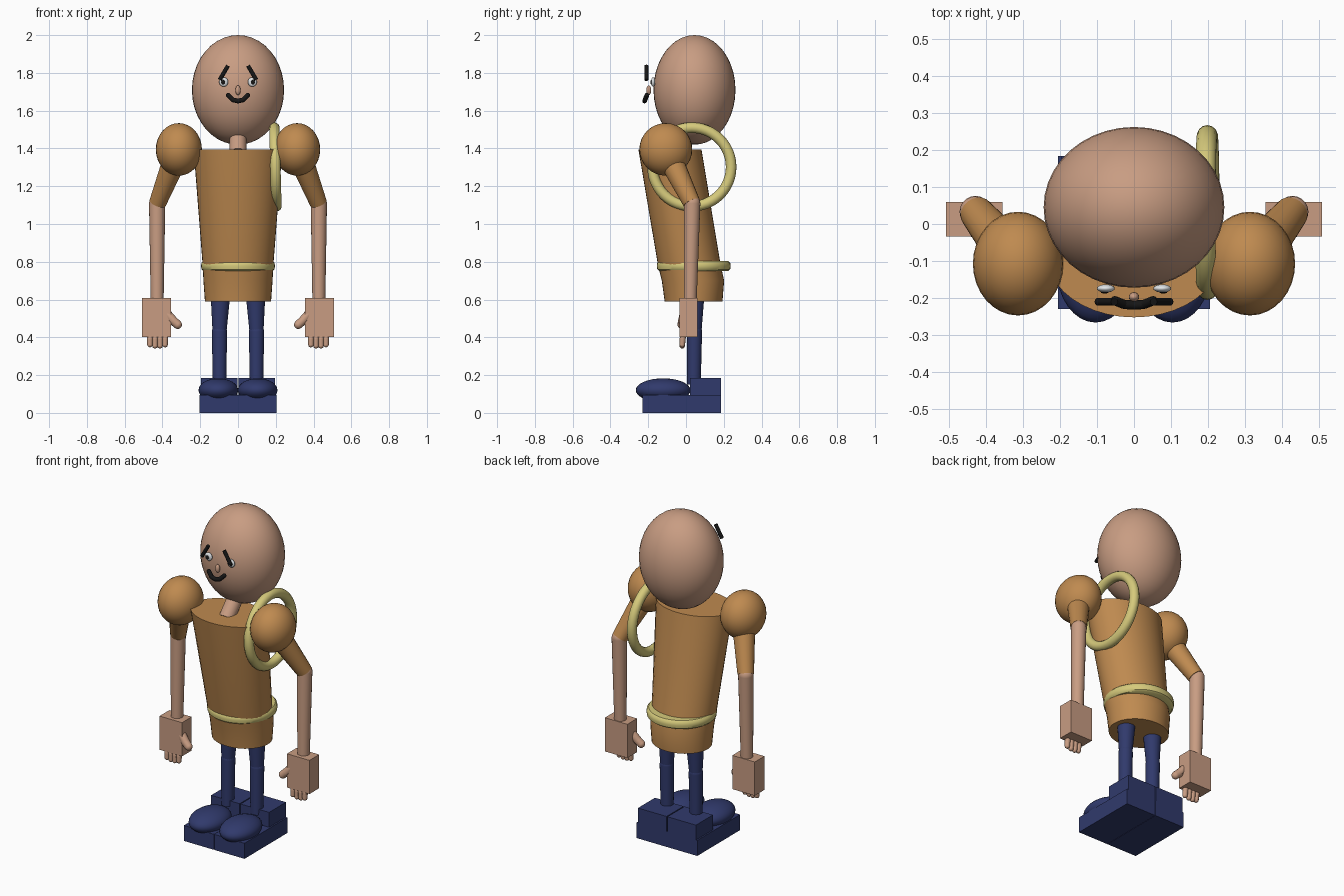
import bpy, bmesh, math
from mathutils import Vector, Matrix

if "Cube" in bpy.data.objects:
    bpy.data.objects.remove(bpy.data.objects["Cube"])


def material(name, rgb):
    m = bpy.data.materials.new(name)
    m.diffuse_color = (*rgb, 1)
    m.use_nodes = True
    m.node_tree.nodes["Principled BSDF"].inputs["Base Color"].default_value = m.diffuse_color
    return m


SKIN = material("skin", (0.58, 0.335, 0.225))
TAN = material("tan_cloth", (0.52, 0.255, 0.08))
YELLOW = material("pale_yellow", (0.67, 0.59, 0.2))
NAVY = material("navy", (0.03, 0.042, 0.15))
BLACK = material("black", (0.008, 0.008, 0.008))
WHITE = material("eye_white", (0.75, 0.78, 0.8))


def finish(name, bm, mat):
    bmesh.ops.recalc_face_normals(bm, faces=bm.faces)
    mesh = bpy.data.meshes.new(name)
    bm.to_mesh(mesh)
    bm.free()
    mesh.materials.append(mat)
    ob = bpy.data.objects.new(name, mesh)
    bpy.context.collection.objects.link(ob)
    bpy.ops.object.select_all(action='DESELECT')
    bpy.context.view_layer.objects.active = ob
    ob.select_set(True)
    bpy.ops.object.shade_smooth_by_angle(angle=math.radians(40))
    return ob


def ellipsoid(name, c, r, mat, seg=32):
    bm = bmesh.new()
    bmesh.ops.create_uvsphere(bm, u_segments=seg, v_segments=seg // 2, radius=1,
                              matrix=Matrix.Translation(c) @ Matrix.Diagonal((*r, 1)))
    return finish(name, bm, mat)


def box(name, lo, hi, mat):
    lo, hi = Vector(lo), Vector(hi)
    bm = bmesh.new()
    bmesh.ops.create_cube(bm, size=1, matrix=Matrix.Translation((lo + hi) / 2)
                          @ Matrix.Diagonal((*(hi - lo), 1)))
    return finish(name, bm, mat)


def limb(name, pts, radii, mat, seg=20, round_ends=()):
    """Tapered cylinders through points, with balls at the chosen points."""
    bm = bmesh.new()
    pts = [Vector(p) for p in pts]
    for a, b, ra, rb in zip(pts, pts[1:], radii, radii[1:]):
        d = b - a
        rot = d.to_track_quat('Z', 'Y').to_matrix().to_4x4()
        bmesh.ops.create_cone(bm, cap_ends=True, segments=seg, radius1=ra, radius2=rb,
                              depth=d.length, matrix=Matrix.Translation((a + b) / 2) @ rot)
    for i in round_ends:
        bmesh.ops.create_uvsphere(bm, u_segments=seg, v_segments=seg // 2, radius=radii[i],
                                  matrix=Matrix.Translation(pts[i]))
    return finish(name, bm, mat)


def loft(name, sections, mat, seg=40):
    """Stack of ellipses given as (z, centre y, radius x, radius y)."""
    bm = bmesh.new()
    rings = []
    for z, cy, rx, ry in sections:
        rings.append([bm.verts.new((rx * math.cos(t), cy + ry * math.sin(t), z))
                      for t in (2 * math.pi * i / seg for i in range(seg))])
    for a, b in zip(rings, rings[1:]):
        for i in range(seg):
            j = (i + 1) % seg
            bm.faces.new((a[i], a[j], b[j], b[i]))
    bm.faces.new(rings[0])
    bm.faces.new(rings[-1])
    return finish(name, bm, mat)


def torus(name, c, major, minor, mat, tilt, seg=48, sides=14):
    """Ring facing sideways, leaning by tilt."""
    bm = bmesh.new()
    grid = [[bm.verts.new((minor * math.sin(v),
                           (major + minor * math.cos(v)) * math.cos(u),
                           (major + minor * math.cos(v)) * math.sin(u)))
             for v in (2 * math.pi * k / sides for k in range(sides))]
            for u in (2 * math.pi * k / seg for k in range(seg))]
    for i in range(seg):
        for j in range(sides):
            a, b, k = grid[i], grid[(i + 1) % seg], (j + 1) % sides
            bm.faces.new((a[j], b[j], b[k], a[k]))
    bm.transform(Matrix.Translation(c) @ Matrix.Rotation(tilt, 4, 'Y'))
    return finish(name, bm, mat)


# Torso, belt, neck, head
loft("torso", [(0.59, 0.04, 0.175, 0.153), (0.70, 0.037, 0.183, 0.165),
               (0.78, 0.018, 0.187, 0.166), (1.395, -0.085, 0.235, 0.167)], TAN)
loft("belt", [(0.752, 0.041, 0.184, 0.183), (0.760, 0.041, 0.193, 0.193),
              (0.778, 0.041, 0.196, 0.196), (0.795, 0.041, 0.193, 0.193),
              (0.804, 0.041, 0.184, 0.183)], YELLOW)
limb("neck", [(0, -0.11, 1.37), (0, -0.02, 1.47)], [0.045, 0.045], SKIN)
ellipsoid("head", (0, 0.045, 1.71), (0.244, 0.217, 0.29), SKIN, 40)

# Coil hanging over one shoulder
torus("shoulder_ring", (0.198, 0.031, 1.302), 0.208, 0.028, YELLOW, math.radians(-1.5))

# Nose and mouth
ellipsoid("nose", (0, -0.197, 1.708), (0.014, 0.013, 0.026), SKIN, 16)
limb("mouth", [(-0.052, -0.207, 1.682), (-0.027, -0.217, 1.657), (0, -0.219, 1.651),
               (0.027, -0.217, 1.657), (0.052, -0.207, 1.682)], [0.0125] * 5, BLACK, 12, range(5))

for side, s in (("right", -1), ("left", 1)):
    # Eyes and brows
    ellipsoid(side + "_eye", (s * 0.076, -0.174, 1.752), (0.024, 0.011, 0.025), WHITE, 20)
    ellipsoid(side + "_pupil", (s * 0.079, -0.184, 1.75), (0.011, 0.004, 0.012), BLACK, 14)
    limb(side + "_brow", [(s * 0.053, -0.21, 1.838), (s * 0.097, -0.21, 1.763)],
         [0.011, 0.011], BLACK, 10)

    # Arms
    ellipsoid(side + "_shoulder", (s * 0.313, -0.107, 1.395), (0.122, 0.14, 0.139), TAN)
    limb(side + "_upper_arm", [(s * 0.313, -0.107, 1.395), (s * 0.425, 0.03, 1.112)],
         [0.068, 0.046], TAN)
    limb(side + "_forearm", [(s * 0.428, 0.033, 1.11), (s * 0.428, 0.022, 0.58)],
         [0.043, 0.034], SKIN, 20, [0])

    # Hands with four fingers and a thumb
    x0, x1 = sorted((s * 0.355, s * 0.507))
    box(side + "_hand", (x0, -0.034, 0.402), (x1, 0.06, 0.608), SKIN)
    for i in range(4):
        x = s * (0.386 + 0.0267 * i)
        end = 0.355 if i in (1, 2) else 0.361
        limb(f"{side}_finger_{i + 1}", [(x, -0.012, 0.43), (x, -0.018, 0.39), (x, -0.02, end)],
             [0.016, 0.016, 0.0145], SKIN, 12, [1, 2])
    limb(side + "_thumb", [(s * 0.375, -0.01, 0.525), (s * 0.342, -0.018, 0.487),
                           (s * 0.319, -0.022, 0.467)], [0.024, 0.024, 0.023], SKIN, 14, [1, 2])

    # Legs
    limb(side + "_thigh", [(s * 0.092, 0.046, 0.66), (s * 0.098, 0.045, 0.425)],
         [0.055, 0.037], NAVY)
    limb(side + "_shin", [(s * 0.098, 0.045, 0.43), (s * 0.098, 0.042, 0.15)],
         [0.04, 0.036], NAVY, 20, [0])

    # Shoes
    x0, x1 = sorted((s * 0.001, s * 0.205))
    box(side + "_sole", (x0, -0.23, 0), (x1, 0.184, 0.095), NAVY)
    x0, x1 = sorted((s * 0.003, s * 0.196))
    box(side + "_heel", (x0, 0.02, 0.09), (x1, 0.184, 0.186), NAVY)
    ellipsoid(side + "_toe_cap", (s * 0.104, -0.121, 0.12), (0.105, 0.145, 0.063), NAVY)
